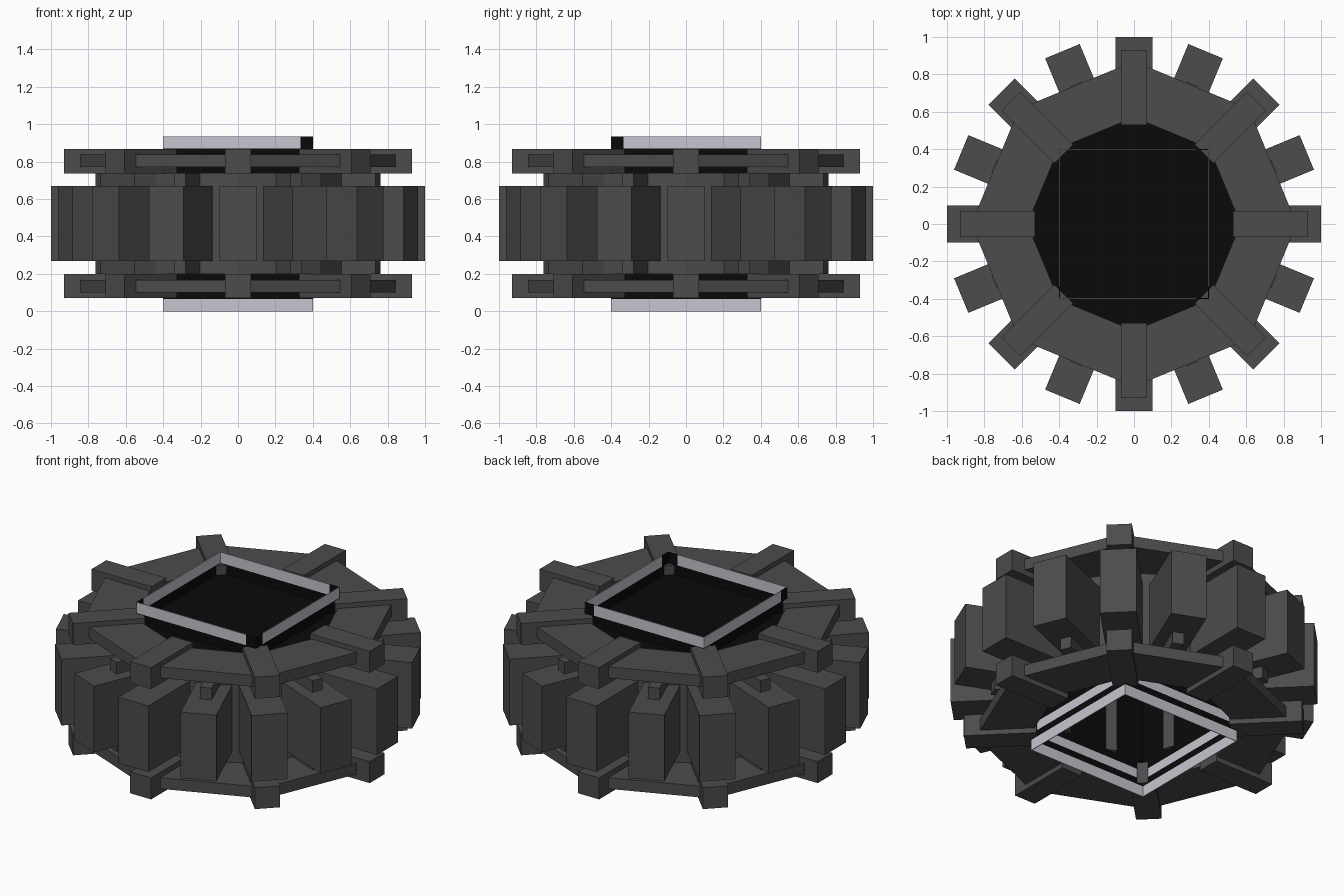
import bpy, bmesh, math
from mathutils import Matrix, Vector

cube = bpy.data.objects.get("Cube")
if cube:
    bpy.data.objects.remove(cube, do_unlink=True)

H = 0.935  # full height


def material(name, rgb):
    m = bpy.data.materials.new(name)
    m.use_nodes = True
    m.diffuse_color = (*rgb, 1)
    m.node_tree.nodes["Principled BSDF"].inputs["Base Color"].default_value = (*rgb, 1)
    return m


GREY = material("dark grey", (0.072, 0.072, 0.072))
BLACK = material("black", (0.003, 0.003, 0.003))
PALE = material("pale lilac grey", (0.58, 0.56, 0.63))


def finish(name, bm, mat):
    bmesh.ops.recalc_face_normals(bm, faces=bm.faces)
    me = bpy.data.meshes.new(name)
    bm.to_mesh(me)
    bm.free()
    me.materials.append(mat)
    ob = bpy.data.objects.new(name, me)
    bpy.context.collection.objects.link(ob)
    return ob


def box(name, lo, hi, mat, angle=0.0):
    """Box between two corners, turned about the z axis."""
    lo, hi = Vector(lo), Vector(hi)
    bm = bmesh.new()
    bmesh.ops.create_cube(bm, size=1)
    place = Matrix.Translation((lo + hi) / 2) @ Matrix.Diagonal((*(hi - lo), 1))
    bm.transform(Matrix.Rotation(angle, 4, "Z") @ place)
    return finish(name, bm, mat)


def ring(name, outer, inner, z0, z1, sides, mat):
    """Faceted ring with a rectangular section."""
    bm = bmesh.new()
    loops = []
    for i in range(sides):
        a = math.tau * i / sides
        loops.append([bm.verts.new((r * math.cos(a), r * math.sin(a), z))
                      for r, z in ((outer, z0), (outer, z1), (inner, z1), (inner, z0))])
    for i in range(sides):
        a, b = loops[i], loops[(i + 1) % sides]
        for j in range(4):
            k = (j + 1) % 4
            bm.faces.new((a[j], b[j], b[k], a[k]))
    return finish(name, bm, mat)


def square_band(name, z0, z1, mat, start=-0.4, end=0.4):
    """Four thin walls of a square, each covering start..end along its side."""
    t = 0.004
    for side, c in (("left", 0.4), ("right", -0.4)):
        lo, hi = sorted((c, c - math.copysign(t, c)))
        box(f"{name}_{side}", (lo, -end if end < 0.4 else start, z0),
            (hi, -start, z1), mat)
    for side, c in (("front", -0.4), ("back", 0.4)):
        lo, hi = sorted((c, c - math.copysign(t, c)))
        box(f"{name}_{side}", (start, lo, z0), (end, hi, z1), mat)


# Central drum
ring("drum", 0.62, 0.58, 0.20, 0.74, 16, GREY)

# Sixteen teeth around the drum
for i in range(16):
    box(f"tooth_{i + 1}", (0.58, -0.1, 0.27), (1.0, 0.1, 0.67), GREY, math.tau * i / 16)

# Eight pegs behind every second tooth
for i in range(8):
    box(f"peg_{i + 1}", (0.41, -0.033, 0.20), (0.81, 0.033, 0.74), GREY,
        math.tau * (i + 0.5) / 8)

# Upper and lower octagonal plates with radial bars
for level, plate_z, bar_z in (("lower", 0.10, 0.07), ("upper", 0.77, 0.737)):
    ring(f"{level}_plate", 0.87, 0.57, plate_z, plate_z + 0.068, 8, GREY)
    for i in range(8):
        box(f"{level}_bar_{i + 1}", (0.53, -0.07, bar_z), (0.93, 0.07, bar_z + 0.13),
            GREY, math.tau * i / 8)

# Black core: floor under the upper frame, and the square shaft
bm = bmesh.new()
bmesh.ops.create_cone(bm, cap_ends=True, segments=8, radius1=0.6, radius2=0.6, depth=0.01,
                      matrix=Matrix.Translation((0, 0, 0.805)))
finish("core_floor", bm, BLACK)
square_band("shaft_base", 0.065, 0.105, BLACK)
square_band("shaft_pale_band", 0.105, 0.16, PALE)
square_band("shaft", 0.16, 0.87, BLACK)

# Square rims, the upper one with black ends on its walls
square_band("lower_rim", 0.0, 0.065, PALE)
square_band("upper_rim", 0.87, H, PALE, -0.4, 0.335)
for x in (-0.398, 0.398):
    box("upper_rim_side_end", (x - 0.002, -0.4, 0.87), (x + 0.002, -0.335, H), BLACK)
for y in (-0.398, 0.398):
    box("upper_rim_cross_end", (0.335, y - 0.002, 0.87), (0.4, y + 0.002, H), BLACK)
